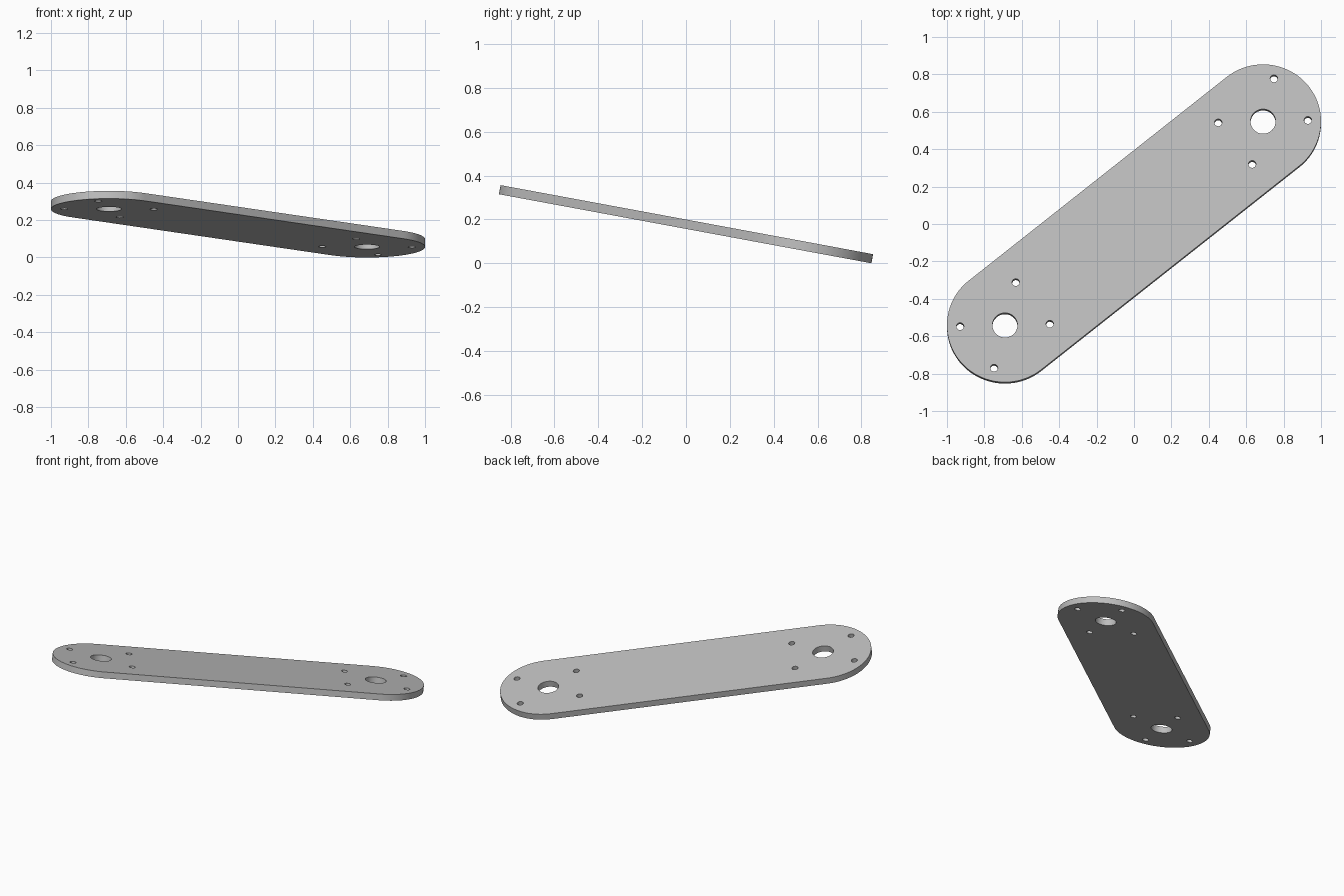
import bpy, bmesh
from math import sin, cos, pi, radians, atan2
from mathutils import Vector

cube = bpy.data.objects.get("Cube")
if cube:
    bpy.data.objects.remove(cube)

THICK = 0.042
TILT = radians(10.5)
END = Vector((0.69, 0.554))          # centre of one rounded end, in the plate's plane
END_R, BORE_R, BOLT_R = 0.31, 0.067, 0.02
AXIS = atan2(END.y, END.x)
along = Vector((cos(AXIS), sin(AXIS)))
across = Vector((-along.y, along.x))


def arc(centre, radius, start, sweep, count):
    return [centre + radius * Vector((cos(start + sweep * i / count), sin(start + sweep * i / count)))
            for i in range(count + 1)]


def circle(centre, radius, count):
    return arc(centre, radius, 0, 2 * pi, count)[:-1]


# Outline with round ends, then a bore and four bolt holes at each end
loops = [arc(END, END_R, AXIS - pi / 2, pi, 48) + arc(-END, END_R, AXIS + pi / 2, pi, 48)]
for centre in (END, -END):
    loops.append(circle(centre, BORE_R, 48))
    for u in (-1, 1):
        for v in (-1, 1):
            loops.append(circle(centre + along * 0.191 * u + across * 0.145 * v, BOLT_R, 24))

# Filled flat profile extruded to the plate thickness
curve = bpy.data.curves.new("plate_profile", "CURVE")
curve.dimensions = "2D"
curve.fill_mode = "BOTH"
curve.extrude = THICK / 2
for points in loops:
    spline = curve.splines.new("POLY")
    spline.points.add(len(points) - 1)
    for point, p in zip(spline.points, points):
        point.co = (p.x, p.y, 0, 1)
    spline.use_cyclic_u = True
profile = bpy.data.objects.new("plate_profile", curve)
bpy.context.collection.objects.link(profile)
bpy.context.view_layer.update()
mesh = bpy.data.meshes.new_from_object(profile.evaluated_get(bpy.context.evaluated_depsgraph_get()))
bpy.data.objects.remove(profile)

# Weld caps to walls
bm = bmesh.new()
bm.from_mesh(mesh)
bmesh.ops.remove_doubles(bm, verts=bm.verts, dist=0.0002)
bmesh.ops.recalc_face_normals(bm, faces=bm.faces)
bm.to_mesh(mesh)
bm.free()

# Tilted link plate
plate = bpy.data.objects.new("link_plate", mesh)
bpy.context.collection.objects.link(plate)
plate.rotation_euler.x = -TILT
half_y = END.y + END_R
plate.location.z = half_y * sin(TILT) + THICK / 2 * cos(TILT)

# Plain grey
grey = bpy.data.materials.new("plain_grey")
grey.use_nodes = True
colour = (0.52, 0.52, 0.52, 1)
grey.diffuse_color = colour
grey.node_tree.nodes["Principled BSDF"].inputs["Base Color"].default_value = colour
mesh.materials.clear()
mesh.materials.append(grey)

bpy.ops.object.select_all(action="DESELECT")
plate.select_set(True)
bpy.context.view_layer.objects.active = plate
bpy.ops.object.shade_smooth_by_angle(angle=radians(30))
